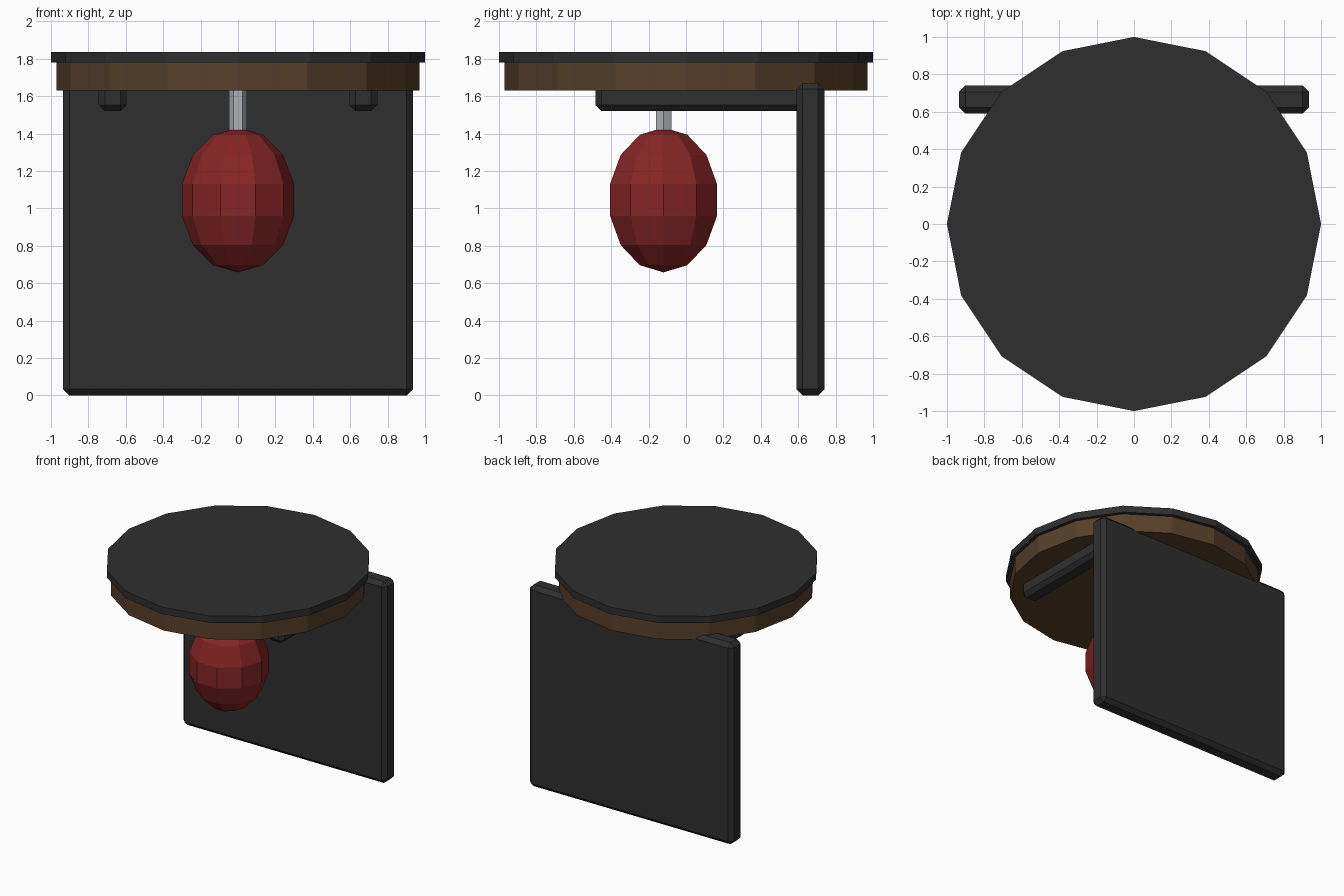
import bpy, bmesh, math

if "Cube" in bpy.data.objects:
    bpy.data.objects.remove(bpy.data.objects["Cube"])


def material(name, rgb):
    m = bpy.data.materials.new(name)
    m.diffuse_color = (*rgb, 1)
    m.use_nodes = True
    m.node_tree.nodes["Principled BSDF"].inputs["Base Color"].default_value = m.diffuse_color
    return m


black = material("black", (0.028, 0.028, 0.028))
brown = material("wood brown", (0.095, 0.05, 0.023))
red = material("bag red", (0.24, 0.018, 0.018))
grey = material("metal grey", (0.42, 0.44, 0.47))


def finish(name, bm, mat):
    bmesh.ops.recalc_face_normals(bm, faces=bm.faces[:])
    me = bpy.data.meshes.new(name)
    bm.to_mesh(me)
    bm.free()
    me.materials.append(mat)
    ob = bpy.data.objects.new(name, me)
    bpy.context.collection.objects.link(ob)
    return ob


def lathe(name, profile, sides, y, mat):
    """Stack rings (radius, z); a radius of 0 makes a pole, other ends are capped."""
    bm = bmesh.new()
    rings = []
    for r, z in profile:
        n = sides if r > 0 else 1
        rings.append([bm.verts.new((r * math.cos(math.tau * i / sides),
                                    y + r * math.sin(math.tau * i / sides), z))
                      for i in range(n)])
    for a, b in zip(rings, rings[1:]):
        for i in range(sides):
            j = (i + 1) % sides
            quad = [a[i % len(a)], a[j % len(a)], b[j % len(b)], b[i % len(b)]]
            bm.faces.new(list(dict.fromkeys(quad)))
    for ring in (rings[0], rings[-1]):
        if len(ring) > 2:
            bm.faces.new(ring)
    return finish(name, bm, mat)


def beam(name, lo, hi, mat, bevel=0.033):
    """Box between two corners with chamfered edges."""
    bm = bmesh.new()
    bmesh.ops.create_cube(bm, size=1)
    for v in bm.verts:
        v.co = [(l + h) / 2 + c * (h - l) for l, h, c in zip(lo, hi, v.co)]
    bmesh.ops.bevel(bm, geom=bm.edges[:], offset=bevel, segments=1,
                    affect='EDGES', clamp_overlap=True)
    return finish(name, bm, mat)


# Round platform: wooden drum with black cover
lathe("platform_drum", [(0.97, 1.63), (0.97, 1.78)], 16, 0, brown)
lathe("platform_cover", [(1, 1.78), (1, 1.837)], 16, 0, black)

# Wall board and two support arms
beam("wall_board", (-0.935, 0.59, 0), (0.935, 0.74, 1.67), black)
for side, x in (("left", -0.67), ("right", 0.67)):
    beam(side + "_arm", (x - 0.075, -0.485, 1.52), (x + 0.075, 0.64, 1.67), black)

# Hanging rod and punching bag
lathe("hanging_rod", [(0.048, 1.40), (0.048, 1.65)], 6, -0.12, grey)
bag = []
for k in range(8):
    t = math.pi * k / 7
    bag.append((0.308 * math.sin(t) if 0 < k < 7 else 0, 1.045 + 0.387 * math.cos(t)))
lathe("punching_bag", bag, 10, -0.12, red)
